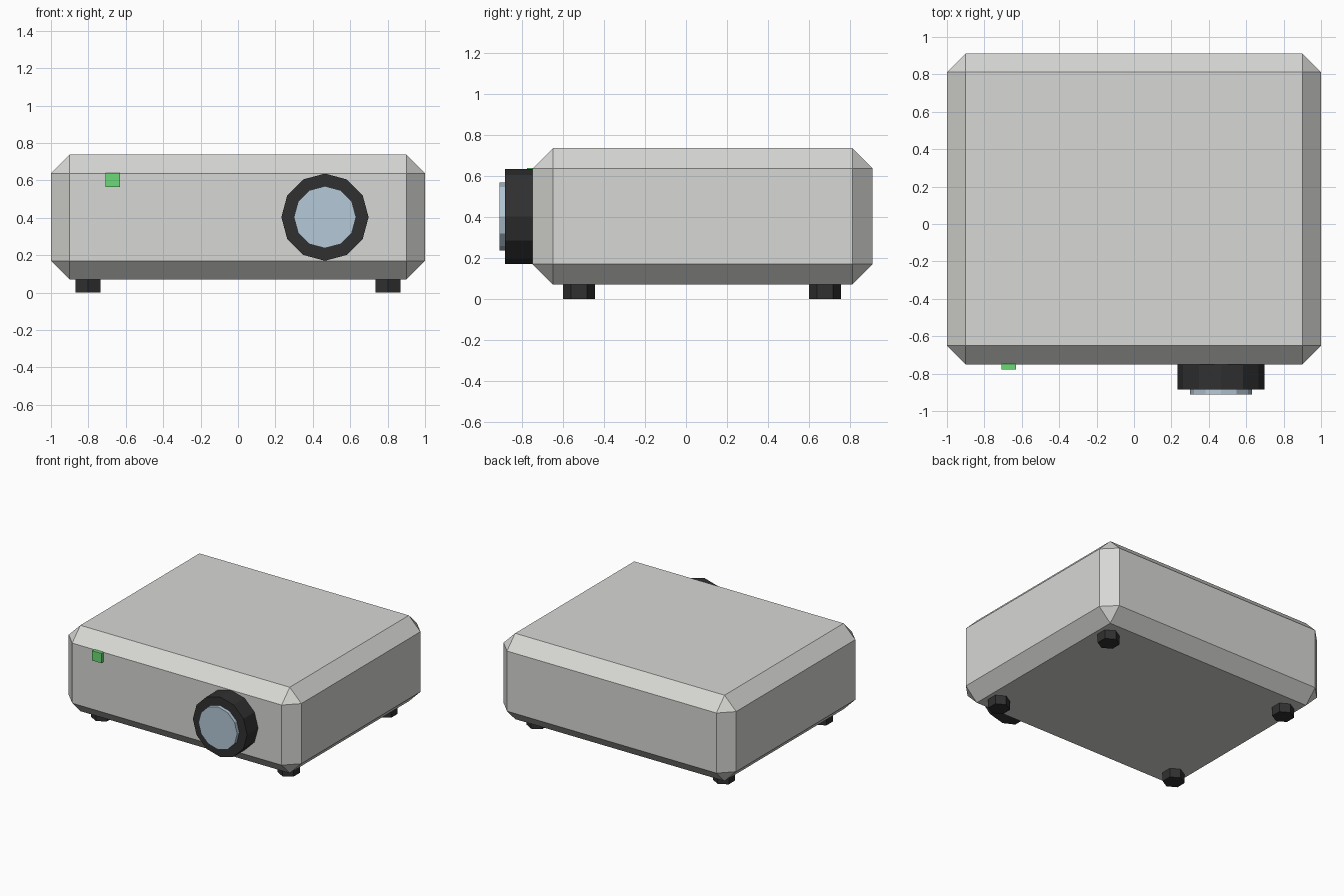
import bpy, math

if "Cube" in bpy.data.objects:
    bpy.data.objects.remove(bpy.data.objects["Cube"])


def material(name, rgb):
    m = bpy.data.materials.new(name)
    m.diffuse_color = (*rgb, 1)
    m.use_nodes = True
    m.node_tree.nodes["Principled BSDF"].inputs["Base Color"].default_value = m.diffuse_color
    return m


casing = material("casing grey", (0.68, 0.68, 0.66))
black = material("black plastic", (0.03, 0.03, 0.03))
glass = material("lens glass", (0.46, 0.58, 0.68))
green = material("indicator green", (0.15, 0.70, 0.18))


def finish(name, mat):
    ob = bpy.context.object
    ob.name = name
    ob.data.materials.append(mat)
    bpy.ops.object.transform_apply(location=False, rotation=True, scale=True)
    return ob


def box(name, lo, hi, mat):
    centre = [(a + b) / 2 for a, b in zip(lo, hi)]
    bpy.ops.mesh.primitive_cube_add(size=1, location=centre)
    bpy.context.object.scale = [b - a for a, b in zip(lo, hi)]
    return finish(name, mat)


def cylinder(name, sides, radius, depth, location, mat, tilt=0):
    bpy.ops.mesh.primitive_cylinder_add(vertices=sides, radius=radius, depth=depth,
                                        location=location, rotation=(tilt, 0, 0))
    return finish(name, mat)


# Chamfered projector casing
body = box("casing", (-1, -0.75, 0.07), (1, 0.912, 0.737), casing)
bevel = body.modifiers.new("chamfer", 'BEVEL')
bevel.width = 0.1
bevel.segments = 1

# Lens barrel and glass on the front
cylinder("lens_barrel", 12, 0.233, 0.155, (0.465, -0.8075, 0.403), black, math.pi / 2)
cylinder("lens_glass", 12, 0.166, 0.06, (0.465, -0.882, 0.403), glass, math.pi / 2)

# Indicator light
box("indicator_light", (-0.709, -0.777, 0.563), (-0.631, -0.74, 0.639), green)

# Four hexagonal feet
for side, x in (("left", -0.802), ("right", 0.802)):
    for end, y in (("front", -0.522), ("back", 0.678)):
        cylinder(f"{end}_{side}_foot", 6, 0.078, 0.09, (x, y, 0.045), black)
